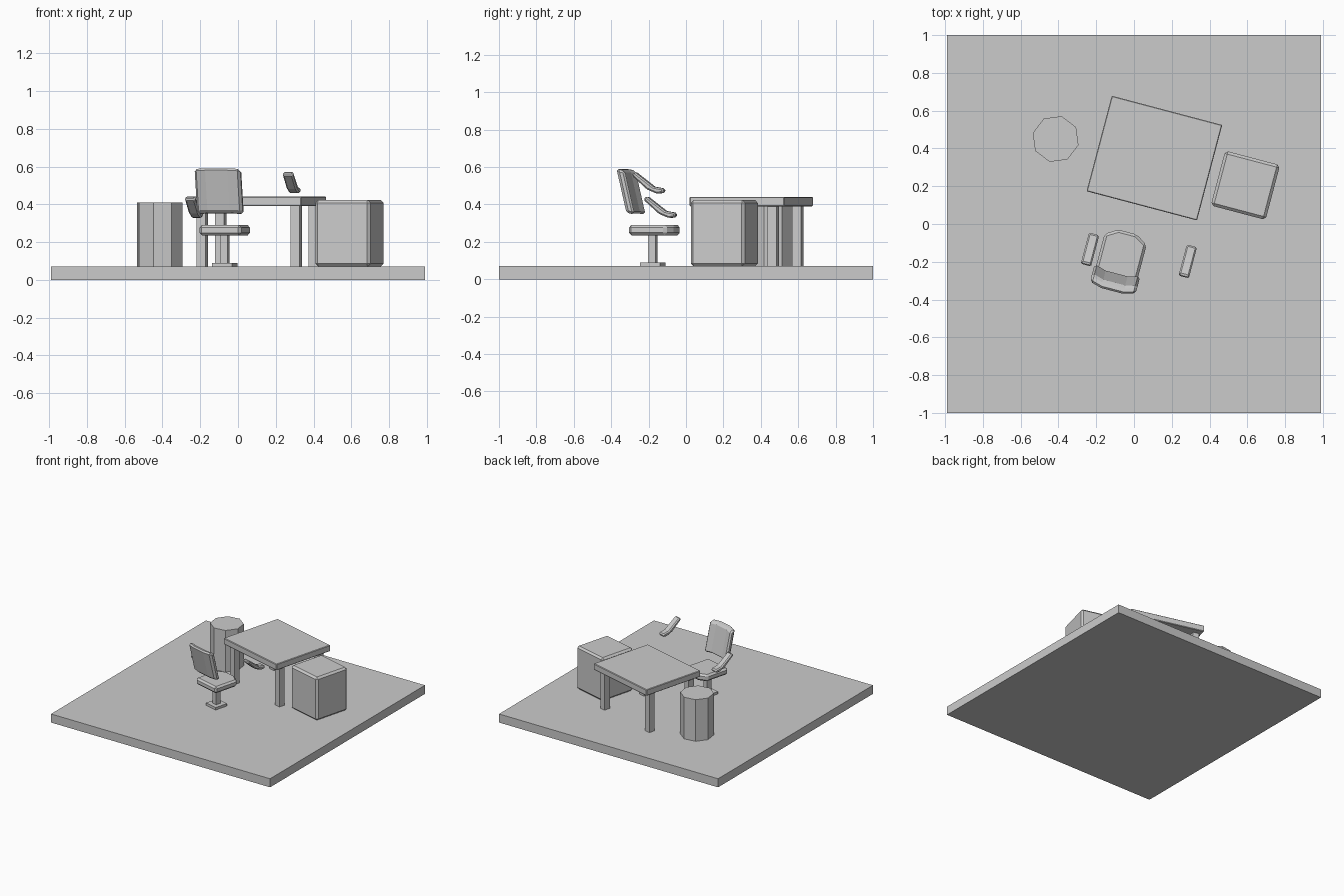
import bpy, bmesh, math
from mathutils import Matrix, Vector

if "Cube" in bpy.data.objects:
    bpy.data.objects.remove(bpy.data.objects["Cube"])

TURN = math.radians(-14.8)   # the furniture group is turned on the floor
ROT = Matrix.Rotation(TURN, 4, 'Z')


def finish(name, bm, origin, turned=True, bevel=0.0):
    """Turn mesh into an object at origin, with an optional flat chamfer."""
    bmesh.ops.recalc_face_normals(bm, faces=bm.faces)
    if bevel:
        edges = [e for e in bm.edges if e.calc_face_angle(0) > 0.5]
        bmesh.ops.bevel(bm, geom=edges, offset=bevel, segments=1,
                        affect='EDGES', clamp_overlap=True)
    mesh = bpy.data.meshes.new(name)
    bm.to_mesh(mesh)
    bm.free()
    obj = bpy.data.objects.new(name, mesh)
    obj.matrix_world = Matrix.Translation(origin) @ (ROT if turned else Matrix())
    bpy.context.collection.objects.link(obj)
    return obj


def box(name, origin, size, z0, z1, offset=(0, 0), turned=True, bevel=0.0):
    """Box between z0 and z1; offset is measured in the turned frame."""
    bm = bmesh.new()
    bmesh.ops.create_cube(bm, size=1)
    bmesh.ops.scale(bm, vec=(size[0], size[1], z1 - z0), verts=bm.verts)
    bmesh.ops.translate(bm, vec=(offset[0], offset[1], (z0 + z1) / 2), verts=bm.verts)
    return finish(name, bm, (origin[0], origin[1], 0), turned, bevel)


def prism(name, origin, points, vec, bevel=0.0):
    """Extrude a closed 3D outline along vec."""
    bm = bmesh.new()
    face = bm.faces.new([bm.verts.new(p) for p in points])
    new = bmesh.ops.extrude_face_region(bm, geom=[face])['geom']
    bmesh.ops.translate(bm, vec=vec,
                        verts=[v for v in new if isinstance(v, bmesh.types.BMVert)])
    return finish(name, bm, origin, True, bevel)


FLOOR = 0.07
box("floor", (0, 0), (1.98, 2.0), 0, FLOOR, turned=False)

# Table
table = (0.108, 0.349)
box("table_top", table, (0.605, 0.523), 0.39, 0.44, bevel=0.004)
for sx, side in ((-1, "left"), (1, "right")):
    for sy, end in ((-1, "front"), (1, "back")):
        box(f"table_leg_{end}_{side}", table, (0.05, 0.05), FLOOR, 0.392,
            offset=(sx * 0.257, sy * 0.19))

# Cabinet beside the table
box("cabinet", (0.59, 0.205), (0.3, 0.3), FLOOR, 0.423, bevel=0.015)

# Eight-sided bin
bm = bmesh.new()
bmesh.ops.create_cone(bm, cap_ends=True, segments=8, radius1=0.125, radius2=0.125,
                      depth=0.41 - FLOOR)
finish("bin", bm, (-0.415, 0.45, (0.41 + FLOOR) / 2))

# Chair foot, post and seat
chair = (-0.07, -0.178)
box("chair_foot", chair, (0.11, 0.11), FLOOR, 0.09)
box("chair_post", chair, (0.04, 0.04), 0.085, 0.245)
seat = [(-0.115, -0.105), (0.115, -0.105), (0.115, 0.1),
        (0.05, 0.14), (-0.05, 0.14), (-0.115, 0.1)]
prism("chair_seat", (*chair, 0.235), [(x, y, 0) for x, y in seat],
      (0, 0, 0.055), bevel=0.014)

# Backrest: shallow curved plan, leaning backwards
half = [(0.125, 0.0), (0.06, -0.018)]
rear = half + [(-x, y) for x, y in reversed(half)]
plan = [(x, y - 0.022) for x, y in rear] + [(x, y + 0.024) for x, y in reversed(rear)]
prism("chair_backrest", (*chair, 0.35),
      [(x, y - 0.09, -0.2 * y) for x, y in plan], (0, -0.055, 0.235), bevel=0.013)

# Armrests: bent pads sloping down towards the table
arm = [(-0.09, 0.04), (-0.075, 0.06), (0.03, -0.02), (0.085, -0.03),
       (0.085, -0.052), (0.05, -0.058), (-0.005, -0.035)]
for name, pos in (("armrest_left", (-0.233, -0.135, 0.385)),
                  ("armrest_right", (0.285, -0.198, 0.515))):
    prism(name, pos, [(-0.028, y, z) for y, z in arm], (0.056, 0, 0), bevel=0.008)
